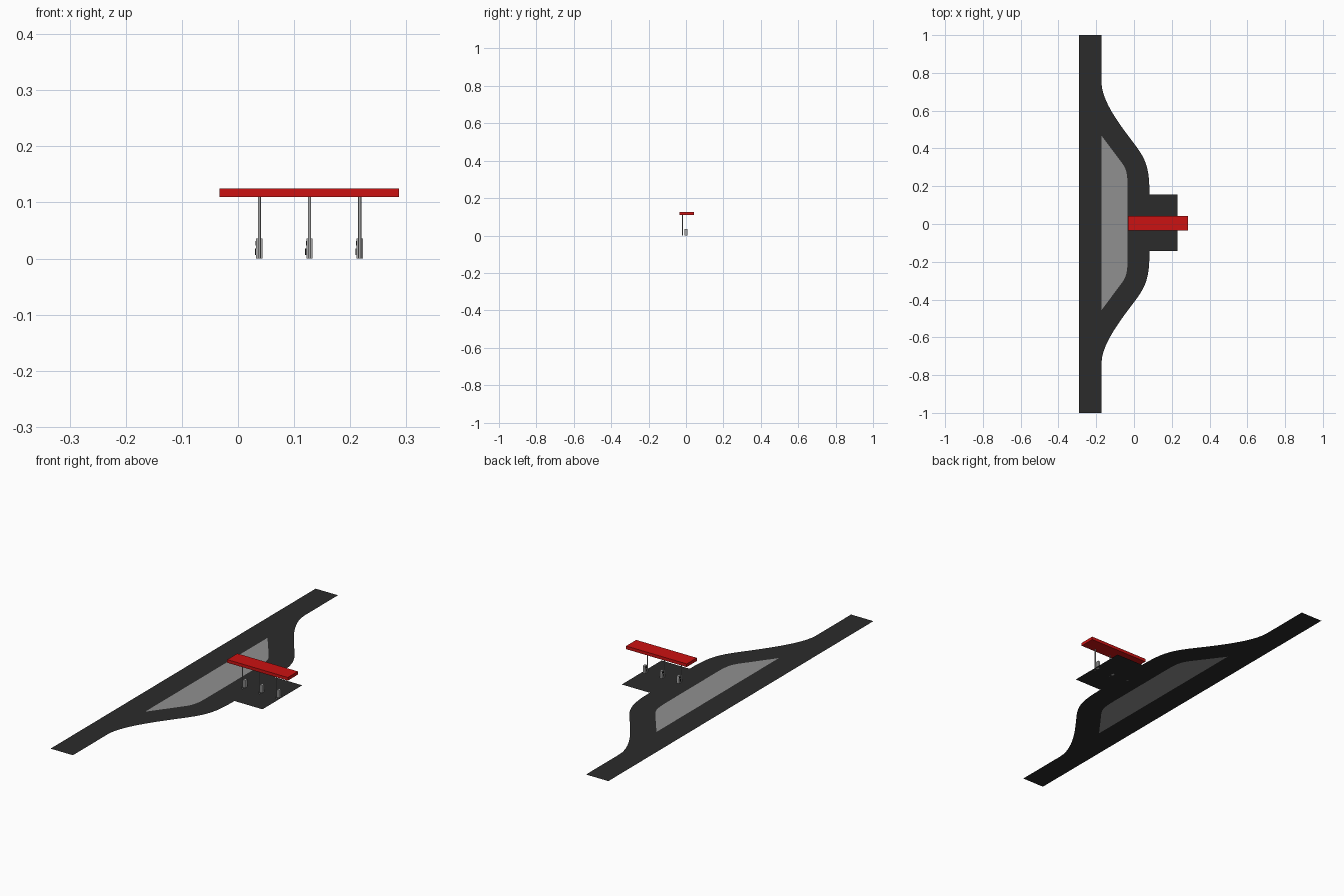
import bpy, bmesh, math
from mathutils import Vector
from mathutils.geometry import interpolate_bezier

if "Cube" in bpy.data.objects:
    bpy.data.objects.remove(bpy.data.objects["Cube"])


def material(name, rgb):
    m = bpy.data.materials.new(name)
    m.diffuse_color = (*rgb, 1)
    m.use_nodes = True
    m.node_tree.nodes["Principled BSDF"].inputs["Base Color"].default_value = m.diffuse_color
    return m


ASPHALT = material("asphalt", (0.024, 0.024, 0.024))
CONCRETE = material("concrete", (0.28, 0.28, 0.28))
RED = material("red", (0.6, 0.006, 0.006))
STEEL = material("steel", (0.4, 0.4, 0.4))
BLACK = material("black", (0.01, 0.01, 0.01))


def finish(name, bm, mat):
    me = bpy.data.meshes.new(name)
    bm.to_mesh(me)
    bm.free()
    me.materials.append(mat)
    ob = bpy.data.objects.new(name, me)
    bpy.context.collection.objects.link(ob)
    return ob


def flat(name, pts, mat):
    bm = bmesh.new()
    f = bm.faces.new([bm.verts.new((x, y, 0)) for x, y in pts])
    f.normal_update()
    if f.normal.z < 0:
        f.normal_flip()
    bmesh.ops.triangulate(bm, faces=bm.faces[:])
    return finish(name, bm, mat)


def rect(x0, x1, y0, y1):
    return [(x0, y0), (x1, y0), (x1, y1), (x0, y1)]


def box(name, x0, x1, y0, y1, z0, z1, mat):
    bm = bmesh.new()
    bmesh.ops.create_cube(bm, size=1)
    for v in bm.verts:
        v.co = Vector((x1 if v.co.x > 0 else x0,
                       y1 if v.co.y > 0 else y0,
                       z1 if v.co.z > 0 else z0))
    return finish(name, bm, mat)


def curve(p0, h0, h1, p1, n=12):
    vs = interpolate_bezier(*[Vector((*p, 0)) for p in (p0, h0, h1, p1)], n)
    return [(v.x, v.y) for v in vs]


CY = 0.006  # centre line of the forecourt


def mirrored(half):
    return [(x, CY + y) for x, y in half] + [(x, CY - y) for x, y in reversed(half)]


# slip road edges, upper half only
outer = mirrored(curve((-.172, .742), (-.172, .64), (-.06, .5), (0, .42))
                 + curve((0, .42), (.065, .335), (.082, .29), (.082, .15))[1:])
inner = mirrored([(-.172, .462)] + curve((-.072, .328), (-.045, .292), (-.034, .275), (-.034, .19)))

# ground surfaces
flat("main_road", rect(-.29, -.172, -1, 1), ASPHALT)
flat("slip_road", outer + inner[::-1], ASPHALT)
flat("traffic_island", inner, CONCRETE)
flat("forecourt_pad", rect(.082, .23, CY - .15, CY + .15), ASPHALT)

# canopy roof
box("canopy", -.033, .287, -.034, .042, .11, .125, RED)

# columns, pumps, hoses
for i, x in enumerate((.038, .1275, .217)):
    bm = bmesh.new()
    bmesh.ops.create_cone(bm, cap_ends=True, segments=12, radius1=.0027, radius2=.0027, depth=.111)
    bmesh.ops.translate(bm, verts=bm.verts[:], vec=(x, -.02, .0555))
    ob = finish(f"canopy_column_{i}", bm, STEEL)
    for p in ob.data.polygons:
        p.use_smooth = len(p.vertices) == 4

    box(f"pump_body_{i}", x - .0055, x + .0055, -.008, .008, 0, .036, STEEL)
    box(f"pump_display_{i}", x - .0065, x - .0055, -.005, .005, .023, .031, BLACK)
    box(f"pump_nozzle_{i}", x - .008, x - .0055, -.006, -.003, .006, .018, BLACK)
